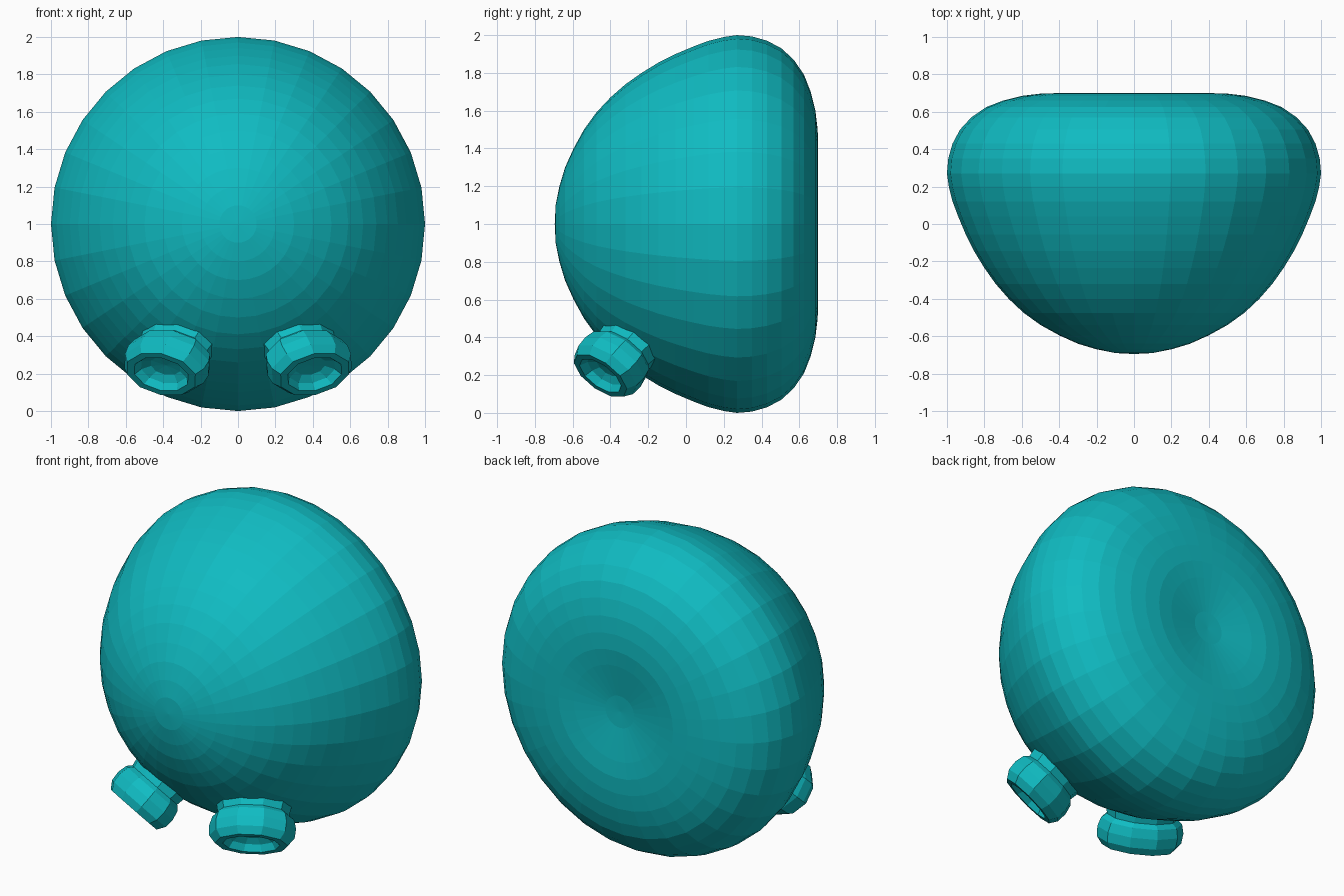
import bpy, bmesh, math
from mathutils import Vector, Matrix

if "Cube" in bpy.data.objects:
    bpy.data.objects.remove(bpy.data.objects["Cube"])

teal = bpy.data.materials.new("teal")
teal.diffuse_color = (0.005, 0.50, 0.54, 1)
teal.use_nodes = True
teal.node_tree.nodes["Principled BSDF"].inputs["Base Color"].default_value = teal.diffuse_color


def lathe(name, profile, sides, frame):
    """Revolve (radius, height) points around local z, then place with frame."""
    bm = bmesh.new()
    rings = []
    for r, h in profile:
        if r == 0:
            rings.append([bm.verts.new((0, 0, h))])
        else:
            rings.append([bm.verts.new((r * math.cos(2 * math.pi * i / sides),
                                        r * math.sin(2 * math.pi * i / sides), h))
                          for i in range(sides)])
    for a, b in zip(rings, rings[1:]):
        for i in range(sides):
            j = (i + 1) % sides
            if len(a) == 1:
                bm.faces.new((a[0], b[i], b[j]))
            elif len(b) == 1:
                bm.faces.new((a[i], a[j], b[0]))
            else:
                bm.faces.new((a[i], a[j], b[j], b[i]))
    bm.transform(frame)
    bmesh.ops.recalc_face_normals(bm, faces=bm.faces)
    mesh = bpy.data.meshes.new(name)
    bm.to_mesh(mesh)
    bm.free()
    mesh.materials.append(teal)
    ob = bpy.data.objects.new(name, mesh)
    bpy.context.collection.objects.link(ob)
    return ob


# Body: domed front, rounded rim, shallow dimple in the back
body_profile = [(0, -0.695), (0.1, -0.69), (0.2, -0.67), (0.3, -0.64), (0.4, -0.595),
                (0.5, -0.54), (0.59, -0.475), (0.67, -0.40), (0.74, -0.32),
                (0.80, -0.235), (0.855, -0.145), (0.90, -0.055), (0.94, 0.04),
                (0.97, 0.12), (0.99, 0.20), (1.0, 0.27), (0.993, 0.35), (0.97, 0.43),
                (0.93, 0.505), (0.87, 0.57), (0.79, 0.625), (0.70, 0.66),
                (0.60, 0.685), (0.50, 0.697), (0.40, 0.70), (0.30, 0.69),
                (0.20, 0.675), (0.10, 0.66), (0, 0.655)]
# local z -> world y, local x -> world x
to_y = Matrix(((1, 0, 0, 0), (0, 0, 1, 0), (0, -1, 0, 1), (0, 0, 0, 1)))
lathe("body", body_profile, 32, to_y)

# Feet: oval rings with a recessed sole, pointing out and down from the body
foot_profile = [(0.95, -0.24), (0.86, -0.15), (0.82, -0.10), (0.94, -0.075),
                (1.0, -0.02), (0.98, 0.04), (0.84, 0.085), (0.66, 0.085),
                (0.56, 0.045), (0.36, 0.02), (0, 0.015)]
for side, name in ((1, "right_foot"), (-1, "left_foot")):
    axis = Vector((0.36 * side, -0.63, -0.69)).normalized()
    wide = Vector((0, 0, 1)).cross(axis).normalized()
    tall = axis.cross(wide)
    frame = Matrix((wide * 0.25, tall * 0.19, axis)).transposed().to_4x4()
    frame.translation = (0.38 * side, -0.40, 0.255)
    lathe(name, foot_profile, 10, frame)
